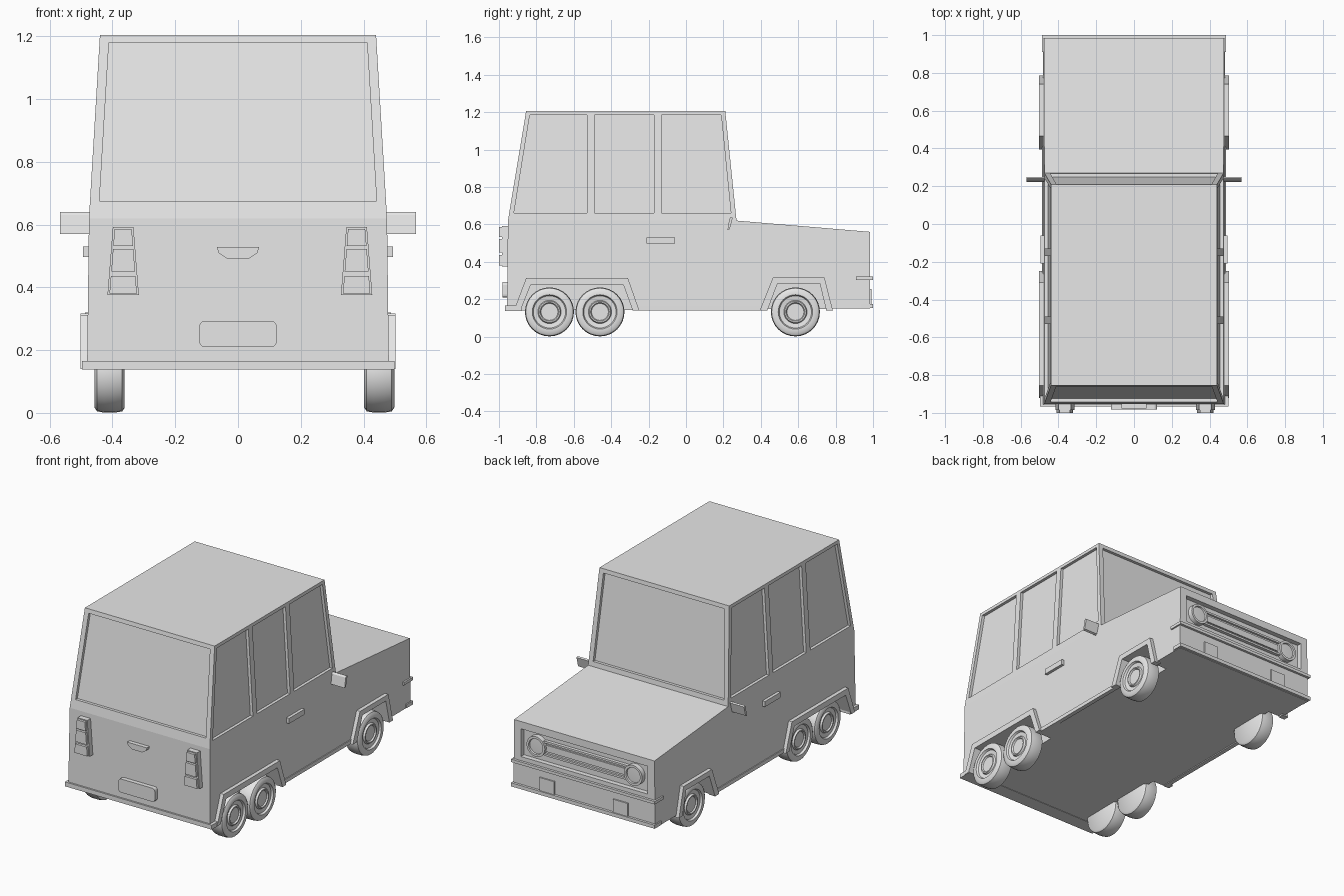
import bpy, bmesh, math
from mathutils import Vector, Matrix

if "Cube" in bpy.data.objects:
    bpy.data.objects.remove(bpy.data.objects["Cube"])

grey = bpy.data.materials.new("plain grey")
grey.diffuse_color = (0.8, 0.8, 0.8, 1)
grey.use_nodes = True
grey.node_tree.nodes["Principled BSDF"].inputs["Base Color"].default_value = grey.diffuse_color


def finish(name, bm, smooth=False):
    bmesh.ops.remove_doubles(bm, verts=bm.verts, dist=1e-5)
    bmesh.ops.recalc_face_normals(bm, faces=bm.faces)
    mesh = bpy.data.meshes.new(name)
    bm.to_mesh(mesh)
    bm.free()
    mesh.materials.append(grey)
    ob = bpy.data.objects.new(name, mesh)
    bpy.context.collection.objects.link(ob)
    if smooth:
        bpy.ops.object.select_all(action='DESELECT')
        ob.select_set(True)
        bpy.context.view_layer.objects.active = ob
        bpy.ops.object.shade_smooth_by_angle(angle=math.radians(35))
    return ob


def prism(name, pts, offset):
    """Extrude a polygon of 3D points along an offset."""
    bm = bmesh.new()
    a = [bm.verts.new(p) for p in pts]
    b = [bm.verts.new(Vector(p) + Vector(offset)) for p in pts]
    bm.faces.new(a)
    bm.faces.new(b[::-1])
    for i in range(len(a)):
        j = (i + 1) % len(a)
        bm.faces.new((a[i], b[i], b[j], a[j]))
    return finish(name, bm)


def box(name, x0, x1, y0, y1, z0, z1):
    return prism(name, [(x0, y0, z0), (x1, y0, z0), (x1, y1, z0), (x0, y1, z0)], (0, 0, z1 - z0))


def lathe(name, profile, matrix, n=32):
    """Spin (radius, height) points about local z, then place."""
    bm = bmesh.new()
    vs = [bm.verts.new((r, 0, h)) for r, h in profile]
    es = [bm.edges.new(p) for p in zip(vs, vs[1:])]
    bmesh.ops.spin(bm, geom=vs + es, cent=(0, 0, 0), axis=(0, 0, 1),
                   angle=2 * math.pi, steps=n)
    bmesh.ops.transform(bm, matrix=matrix, verts=bm.verts)
    return finish(name, bm, True)


def cut(target, cutter):
    m = target.modifiers.new("cut", 'BOOLEAN')
    m.operation, m.solver, m.object = 'DIFFERENCE', 'EXACT', cutter
    bpy.context.view_layer.objects.active = target
    bpy.ops.object.modifier_apply(modifier=m.name)
    bpy.data.objects.remove(cutter)


def half_width(z):
    if z < 0.62:
        return 0.481 - 0.006 * (z - 0.14) / 0.48
    return 0.475 - 0.035 * (z - 0.62) / 0.585


def rear_y(z):
    return -0.952 + 0.097 * (z - 0.62) / 0.585


def screen_y(z):
    return 0.27 - 0.06 * (z - 0.62) / 0.585


# Body shell: lower tub, bonnet and tapered cabin
side = [(-.957, .14), (-.952, .62), (-.855, 1.205), (.21, 1.205), (.27, .62), (.985, .56), (.985, .15)]
bm = bmesh.new()
L = [bm.verts.new((-half_width(z), y, z)) for y, z in side]
R = [bm.verts.new((half_width(z), y, z)) for y, z in side]
for s in (L, R):
    bm.faces.new([s[i] for i in (0, 1, 4, 5, 6)])
    bm.faces.new([s[i] for i in (1, 2, 3, 4)])
for i in range(7):
    j = (i + 1) % 7
    bm.faces.new((L[i], L[j], R[j], R[i]))
body = finish("body", bm)

# Recessed windows
side_windows = [
    [(-.92, .66), (-.53, .66), (-.53, 1.185), (-.835, 1.185)],
    [(-.49, .66), (-.17, .66), (-.17, 1.185), (-.49, 1.185)],
    [(-.13, .66), (.24, .66), (.188, 1.185), (-.13, 1.185)]]
for s in (-1, 1):
    for w in side_windows:
        cut(body, prism("cutter", [(s * (half_width(z) - .018), y, z) for y, z in w], (s * .1, 0, 0)))
for fy, d, z0 in ((rear_y, -1, .675), (screen_y, 1, .65)):
    pts = [(s * (half_width(z) - .03), fy(z) - d * .018, z)
           for s, z in ((-1, z0), (1, z0), (1, 1.18), (-1, 1.18))]
    cut(body, prism("cutter", pts, (0, d * .1, 0)))

# Grille recess
cut(body, box("cutter", -.43, .43, .955, 1.1, .345, .515))

# Wheel wells and flared arches
arches = [
    ("rear", [(-.92, .14), (-.855, .312), (-.31, .312), (-.25, .14)],
     [(-.885, .14), (-.83, .277), (-.335, .277), (-.285, .14)]),
    ("front", [(.395, .14), (.465, .317), (.74, .317), (.785, .14)],
     [(.435, .14), (.49, .285), (.715, .285), (.75, .14)])]
for name, outer, inner in arches:
    well = [(inner[0][0], .1)] + inner + [(inner[3][0], .1)]
    for s in (-1, 1):
        cut(body, prism("cutter", [(s * .385, y, z) for y, z in well], (s * .2, 0, 0)))
        prism(name + "_arch", [(s * .46, y, z) for y, z in outer + inner[::-1]], (s * .042, 0, 0))

# Wheels: rounded tyre, stepped rim and hub
tyre = [(0, 0), (.115, 0), (.127, .008), (.131, .03), (.131, .066), (.127, .088), (.115, .096),
        (.092, .096), (.086, .084), (.062, .08), (.057, .091), (.05, .091), (.045, .083), (0, .083)]
for name, y in (("rearmost_wheel", -.73), ("middle_wheel", -.46), ("front_wheel", .585)):
    for s, x in ((1, .402), (-1, -.361)):
        lathe(name, tyre, Matrix.Translation((x, y, .132)) @ Matrix.Rotation(s * math.pi / 2, 4, 'Y'))

# Side trim: sills, door handles, mirrors
for s in (-1, 1):
    box("sill", s * .46, s * .486, -.26, .41, .14, .163)
    box("door_handle", s * .46, s * .494, -.21, -.06, .497, .53)
    prism("mirror", [(s * .465, y, z) for y, z in
                     ((.222, .57), (.234, .575), (.25, .635), (.24, .64), (.232, .63))], (s * .103, 0, 0))

# Rear bumper, number plate panel, boot handle
box("rear_bumper", -.497, .499, -.967, -.88, .138, .165)
plate = []
for cx, cz, a0 in ((.107, .277, 0), (-.107, .277, 90), (-.107, .226, 180), (.107, .226, 270)):
    for k in range(4):
        a = math.radians(a0 + 30 * k)
        plate.append((cx + .016 * math.cos(a), -.982, cz + .016 * math.sin(a)))
prism("plate_panel", plate, (0, .04, 0))
grip = [(-.067, -.978, .528), (-.062, -.978, .51), (-.035, -.978, .492),
        (.035, -.978, .492), (.062, -.978, .51), (.067, -.978, .528)]
prism("boot_handle", grip, (0, .04, 0))

# Tail lamps: a tapered backing with three raised lenses
def lamp(name, cx, z0, z1, margin, y):
    def w(z):
        return .05 - .017 * (z - .375) / .215 - margin
    prism(name, [(cx - w(z0), y, z0), (cx + w(z0), y, z0), (cx + w(z1), y, z1), (cx - w(z1), y, z1)],
          (0, -.94 - y, 0))


for cx in (-.366, .378):
    lamp("tail_lamp_base", cx, .375, .592, 0, -.985)
    for z0, z1 in ((.38, .436), (.45, .522), (.532, .586)):
        lamp("tail_lamp_lens", cx, z0, z1, .006, -1.0)

# Front bumper strip with wrapped ends, lower lip and square lamps
for name, z0, z1, yb in (("front_bumper", .302, .32, .91), ("front_lip", .153, .175, .935)):
    box(name, -.488, .488, .97, 1.0, z0, z1)
    for s in (-1, 1):
        box(name + "_end", s * .465, s * .488, yb, .975, z0, z1)
for s in (-1, 1):
    box("square_lamp", s * .2, s * .3, .97, .993, .175, .255)

# Headlamps and rounded grille ring
lens = [(0, .022), (.046, .02), (.048, .03), (.062, .03), (.062, -.01)]
for s in (-1, 1):
    lathe("headlamp", lens, Matrix.Translation((s * .33, .955, .432)) @ Matrix.Rotation(-math.pi / 2, 4, 'X'))


def stadium(name, r, y0, y1):
    pts = []
    for s, a0 in ((1, -90), (-1, 90)):
        for k in range(9):
            a = math.radians(a0 + 22.5 * k)
            pts.append((s * .27 + r * math.cos(a), y0, .432 + r * math.sin(a)))
    return prism(name, pts, (0, y1 - y0, 0))


ring = stadium("grille_ring", .045, .95, .975)
cut(ring, stadium("cutter", .033, .962, 1.0))
stadium("grille_bar", .02, .95, .97)
